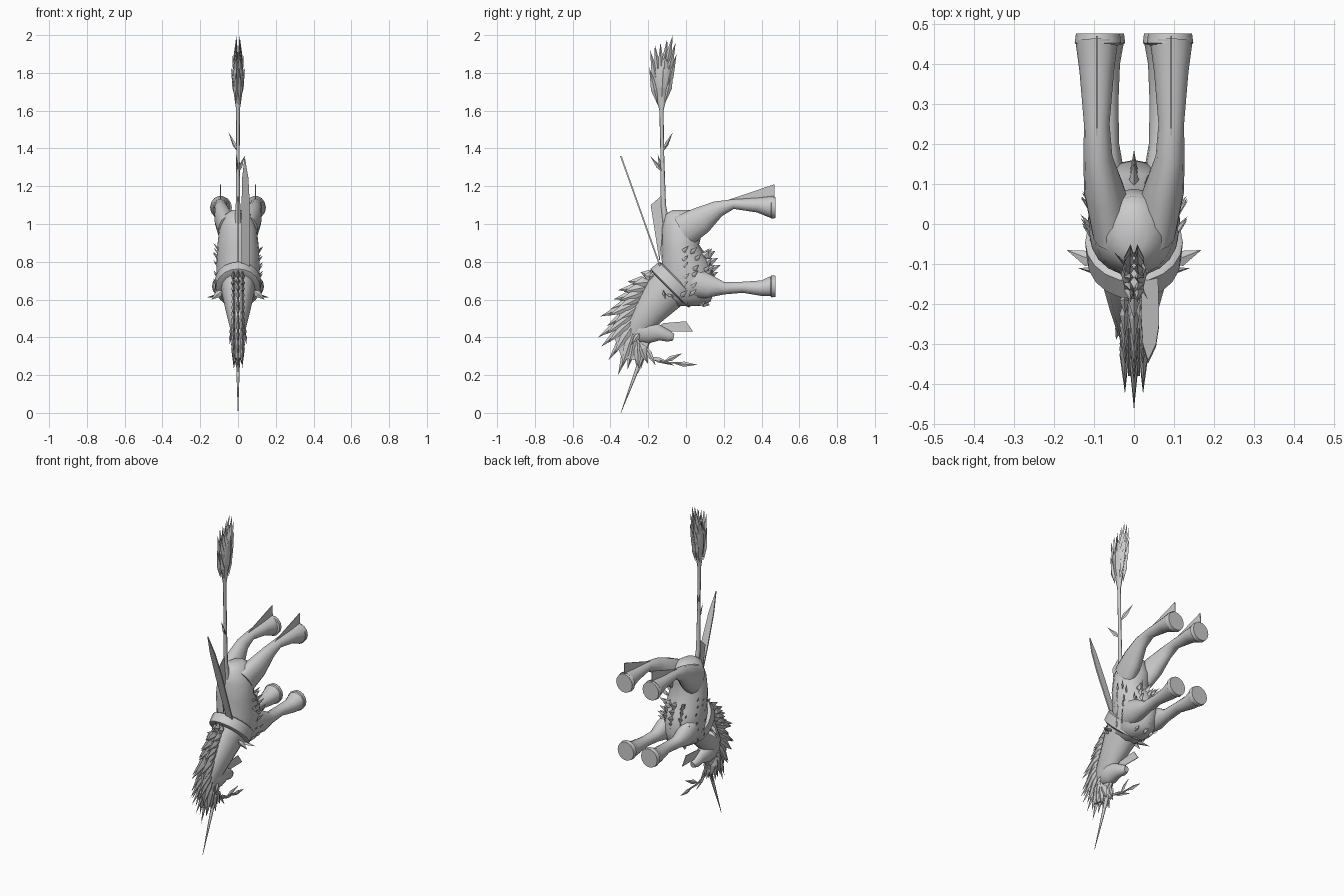
import bpy, math, random
from mathutils import Vector

random.seed(4)
if "Cube" in bpy.data.objects:
    bpy.data.objects.remove(bpy.data.objects["Cube"])

grey = bpy.data.materials.new("plain grey")
grey.use_nodes = True
grey.diffuse_color = (0.6, 0.6, 0.6, 1)
grey.node_tree.nodes["Principled BSDF"].inputs["Base Color"].default_value = (0.6, 0.6, 0.6, 1)


def make(name, verts, faces, smooth=True):
    mesh = bpy.data.meshes.new(name)
    mesh.from_pydata(verts, [], faces)
    mesh.materials.append(grey)
    ob = bpy.data.objects.new(name, mesh)
    bpy.context.collection.objects.link(ob)
    if smooth:
        bpy.ops.object.select_all(action='DESELECT')
        ob.select_set(True)
        bpy.context.view_layer.objects.active = ob
        bpy.ops.object.shade_smooth_by_angle(angle=math.radians(50))
    return ob


def loft(name, rings, sides=14):
    """Elliptical rings (x, y, z, half width, half depth) swept along a path."""
    pts = [Vector(r[:3]) for r in rings]
    verts, faces = [], []
    for i, r in enumerate(rings):
        tangent = pts[min(i + 1, len(pts) - 1)] - pts[max(i - 1, 0)]
        depth = tangent.cross(Vector((1, 0, 0))).normalized()
        for k in range(sides):
            a = math.tau * k / sides
            verts.append(pts[i] + Vector((r[3] * math.cos(a), 0, 0)) + depth * r[4] * math.sin(a))
    for i in range(len(rings) - 1):
        for k in range(sides):
            a, b = i * sides + k, i * sides + (k + 1) % sides
            faces.append((a, a + sides, b + sides, b))
    last = len(verts) - sides
    faces.append(list(range(sides)))
    faces.append(list(range(len(verts) - 1, last - 1, -1)))
    return make(name, verts, faces)


def plate(name, outline, x, thick=0.004):
    """Thin upright sheet with an outline in y and z."""
    n = len(outline)
    verts = [(x + s * thick / 2, y, z) for s in (-1, 1) for y, z in outline]
    faces = [list(range(n))[::-1], list(range(n, 2 * n))]
    faces += [(i, (i + 1) % n, n + (i + 1) % n, n + i) for i in range(n)]
    return make(name, verts, faces, False)


def leaves(name, items):
    """Flattened spikes: (base, tip, half width, half thickness, flat direction)."""
    verts, faces = [], []
    for base, tip, w, t, flat in items:
        b, e = Vector(base), Vector(tip)
        thin = Vector(flat).normalized()
        wide = (e - b).cross(thin).normalized() * w
        mid = b.lerp(e, 0.4)
        o = len(verts)
        verts += [b, mid + wide, mid + thin * t, mid - wide, mid - thin * t, e]
        for k in range(4):
            p, q = o + 1 + k, o + 1 + (k + 1) % 4
            faces += [(o, q, p), (o + 5, p, q)]
    return make(name, verts, faces, False)


X = (1, 0, 0)

# Trunk from rump to chest, neck and head
loft("body", [(0, -.02, 1.075, .03, .05), (0, -.02, 1.05, .07, .09), (0, -.02, .97, .1, .108),
              (0, -.03, .88, .11, .1), (0, 0, .78, .115, .13), (0, .01, .68, .115, .15),
              (0, 0, .6, .09, .13), (0, 0, .565, .04, .07)], 20)
loft("neck", [(0, -.03, .72, .1, .11), (0, -.12, .63, .085, .11), (0, -.19, .54, .065, .085),
              (0, -.25, .46, .045, .07), (0, -.28, .4, .025, .04)], 16)
loft("head", [(0, -.29, .45, .02, .035), (0, -.25, .44, .042, .065), (0, -.19, .43, .045, .065),
              (0, -.13, .42, .033, .038), (0, -.09, .405, .028, .03), (0, -.065, .4, .015, .018)])
loft("collar", [(0, -.04, .705, .112, .125), (0, -.045, .7, .122, .14), (0, -.085, .66, .118, .145),
                (0, -.09, .655, .108, .125)], 20)
loft("horn", [(0, -.2, .39, .014, .016), (0, -.27, .2, .008, .009), (0, -.345, 0, .001, .001)], 8)

# Legs, hooves and the fins behind the hind feet
for side, s in (("left", 1), ("right", -1)):
    loft(side + "_hind_leg", [(s * .055, -.02, .96, .05, .09), (s * .073, .08, 1.02, .052, .075),
         (s * .09, .17, 1.08, .036, .045), (s * .093, .25, 1.105, .032, .026),
         (s * .093, .38, 1.1, .043, .04), (s * .093, .455, 1.09, .053, .06)])
    loft(side + "_front_leg", [(s * .06, .0, .7, .05, .09), (s * .073, .12, .67, .05, .065),
         (s * .073, .2, .66, .036, .034), (s * .073, .3, .665, .034, .03),
         (s * .08, .4, .66, .045, .042), (s * .08, .455, .67, .055, .055)])
    for part, x, z in (("hind", .09, 1.087), ("front", .08, .67)):
        loft(f"{side}_{part}_hoof", [(s * x, .445, z, .05, .05), (s * x, .452, z, .058, .06),
             (s * x, .475, z, .055, .057), (s * x, .475, z, .042, .044), (s * x, .468, z, .04, .042)])
    plate(side + "_fetlock_fin", [(.17, 1.11), (.47, 1.13), (.468, 1.21)], s * .093)
    leaves(side + "_ear", [((s * .035, -.24, .43), (s * .045, -.29, .36), .015, .008, X)])

    # Long side tufts and loose hair flakes on the shoulder
    tufts = [((s * .08, -.1, .63), (s * .168, -.065, .61), .02, .008, (0, 0, 1)),
             ((s * .08, -.12, .65), (s * .14, -.11, .6), .02, .008, (0, 1, 0))]
    for row in range(6):
        for col in range(4):
            y = -.09 + .06 * col + random.uniform(-.015, .015)
            z = .62 + .045 * row + random.uniform(-.015, .015)
            depth = .13 if z < .8 else .1
            x = .115 * math.sqrt(max(.1, 1 - (y / depth) ** 2))
            tufts.append(((s * (x - .012), y, z), (s * (x + .02), y + .04, z + .04),
                          .012, .004, (s, 0, 0)))
    leaves(side + "_shoulder_tufts", tufts)

# Chest fur between and below the front legs
fur = []
for i in range(7):
    for x in (-.045, 0, .045):
        z = .59 + .037 * i
        reach = .185 - abs(x) * .7 - .03 * abs(i - 4) / 2
        fur.append(((x, .08, z), (x * 1.2, reach, z + (.045 if i > 1 else -.02)), .025, .012, X))
leaves("chest_fur", fur)

# Mane as a fan of overlapping locks over a thin core
tips = [(-.24, .745), (-.31, .695), (-.36, .65), (-.385, .6), (-.4, .55), (-.455, .51), (-.42, .46),
        (-.465, .4), (-.45, .35), (-.41, .28), (-.36, .2), (-.31, .23), (-.25, .21), (-.2, .26)]
locks = []
for i, (y, z) in enumerate(tips):
    f = i / (len(tips) - 1)
    root = Vector((0, -.17 - .1 * math.sin(f * 2.2), .72 - .34 * f))
    for x in (-.025, 0, .025):
        tip = Vector((x * .5, y, z))
        if x:
            tip = root.lerp(tip, .8) + Vector((x * .5, 0, -.012))
        locks.append((root + Vector((x, 0, 0)), tip, .03, .012, X))
leaves("mane", locks)
plate("mane_core", [(-.17, .72), (-.26, .68), (-.32, .6), (-.36, .5), (-.38, .4), (-.34, .29),
                    (-.27, .28), (-.2, .36), (-.2, .5)], 0, .03)

# Beard and trailing forelock
plate("beard", [(-.17, .44), (-.12, .475), (0, .485), (.038, .43), (-.07, .43)], 0)
loft("forelock_stem", [(0, -.21, .36, .006, .008), (0, -.19, .29, .005, .007),
                       (0, -.1, .265, .005, .006), (0, 0, .265, .003, .003)], 6)
leaves("forelock_locks", [((0, -.06, .26), (0, .06, .255), .014, .006, X),
                          ((0, -.12, .27), (.02, -.02, .315), .014, .006, X),
                          ((0, -.2, .3), (-.025, -.06, .25), .014, .006, X),
                          ((0, -.22, .36), (.02, -.16, .25), .016, .006, X),
                          ((0, -.22, .36), (-.02, -.24, .23), .016, .006, X)])

# Long feather standing on the back, broad side facing forward
across = Vector((0, .945, .326))
outline = [(.02, 0), (.06, 0), (.063, .55), (.055, .8), (.035, 1), (.022, .8), (.018, .5)]
n = len(outline)
verts = [Vector((x, -.135 - .21 * t, .77 + .59 * t)) + across * h
         for h in (-.004, .004) for x, t in outline]
make("back_feather", verts, [list(range(n)), list(range(n, 2 * n))[::-1]]
     + [(i, n + i, n + (i + 1) % n, (i + 1) % n) for i in range(n)], False)

# Tail with a crest at its base, small side locks and a spiky tuft
loft("tail", [(0, -.1, .97, .02, .02), (0, -.12, 1.1, .012, .014), (0, -.125, 1.35, .009, .01),
              (0, -.13, 1.6, .01, .011), (0, -.13, 1.7, .02, .035), (0, -.125, 1.8, .032, .055),
              (0, -.12, 1.87, .018, .04)], 8)
plate("tail_crest", [(-.14, .8), (-.12, .98), (-.13, 1.15), (-.187, 1.1)], 0)
leaves("tail_locks", [((0, -.125, 1.38), (-.05, -.07, 1.485), .013, .005, (1, 1, 0)),
                      ((0, -.12, 1.27), (.035, -.19, 1.36), .013, .005, (1, 1, 0)),
                      ((0, -.125, 1.27), (-.01, -.15, 1.37), .01, .005, X)])
tuft = []
for y, z in [(-.195, 1.83), (-.19, 1.92), (-.165, 1.95), (-.135, 1.96), (-.1, 1.98), (-.07, 2),
             (-.055, 1.96), (-.05, 1.9), (-.065, 1.84)]:
    for x in (-.014, .014):
        tuft.append(((x, -.13 + (y + .13) * .3, z - .2), (x * .6, y, z), .018, .013, X))
for s in (-1, 1):
    tuft.append(((s * .012, -.13, 1.65), (s * .037, -.12, 1.83), .02, .008, X))
    tuft.append(((s * .012, -.12, 1.75), (s * .03, -.11, 1.9), .025, .008, X))
leaves("tail_tuft", tuft)
